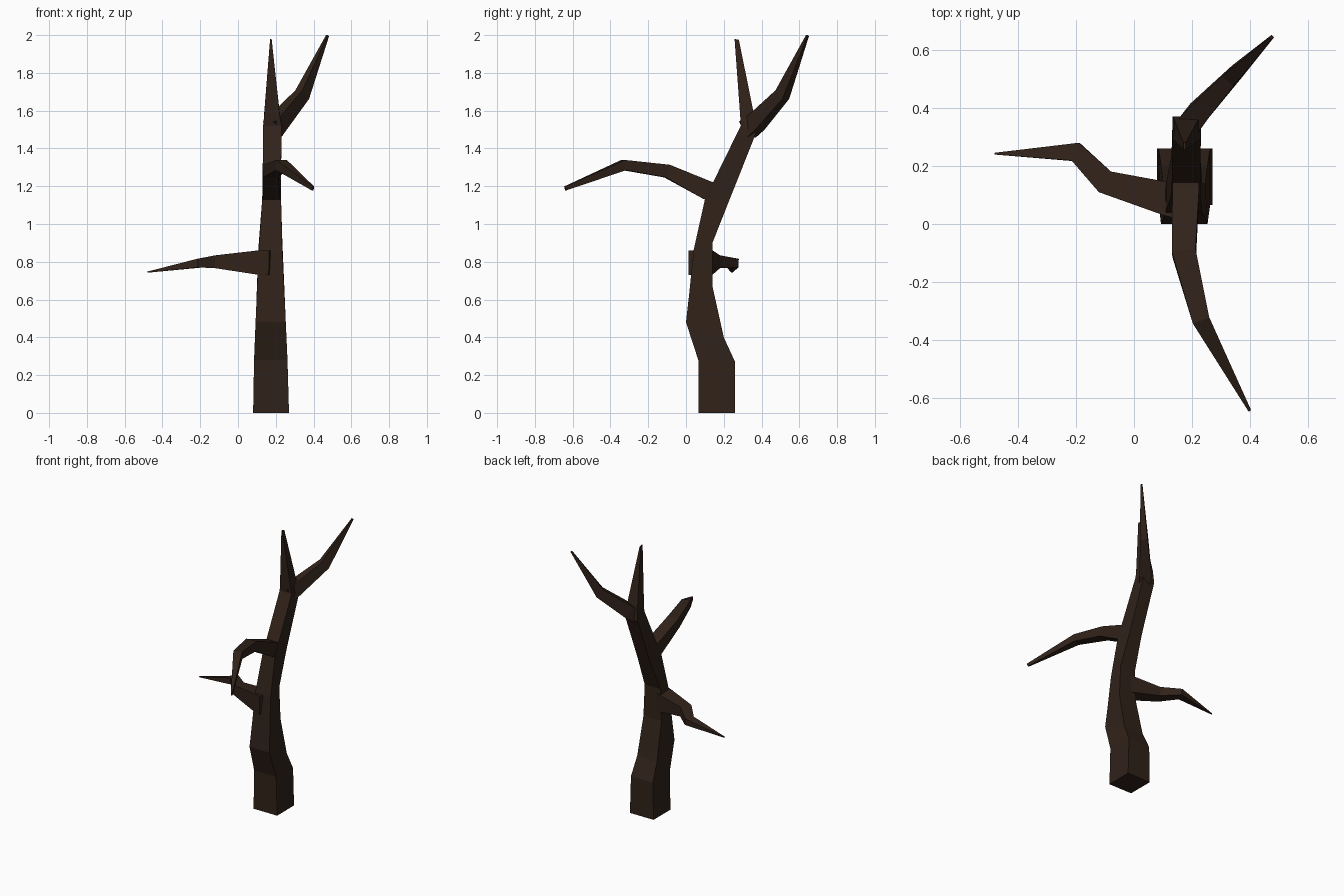
import bpy
from mathutils import Vector

bark = bpy.data.materials.new("dark_bark")
bark.diffuse_color = (0.03, 0.016, 0.01, 1)


def loft(name, rings):
    """Skin a list of four-cornered rings and cap both ends."""
    verts = [tuple(p) for ring in rings for p in ring]
    faces = [(3, 2, 1, 0)]
    for r in range(len(rings) - 1):
        a, b = 4 * r, 4 * r + 4
        for i in range(4):
            j = (i + 1) % 4
            faces.append((a + i, a + j, b + j, b + i))
    end = 4 * (len(rings) - 1)
    faces.append(tuple(range(end, end + 4)))
    mesh = bpy.data.meshes.new(name)
    mesh.from_pydata(verts, [], faces)
    mesh.materials.append(bark)
    obj = bpy.data.objects.new(name, mesh)
    bpy.context.collection.objects.link(obj)
    return obj


def branch(name, stations):
    """Four-sided limb through stations of (centre, half width, half height)."""
    pts = [Vector(s[0]) for s in stations]
    rings = []
    for i, (_, w, h) in enumerate(stations):
        t = Vector()
        if i > 0:
            t += (pts[i] - pts[i - 1]).normalized()
        if i < len(pts) - 1:
            t += (pts[i + 1] - pts[i]).normalized()
        t.normalize()
        side = t.cross(Vector((0, 0, 1))).normalized()
        up = side.cross(t)
        rings.append([pts[i] + side * (w * a) + up * (h * b)
                      for a, b in ((-1, -1), (1, -1), (1, 1), (-1, 1))])
    return loft(name, rings)


# Bent trunk: left x, right x, front (y, z), back (y, z)
trunk = [
    (0.08, 0.27, (0.065, 0.0), (0.26, 0.0)),
    (0.085, 0.262, (0.065, 0.28), (0.26, 0.27)),
    (0.093, 0.253, (0.0, 0.48), (0.20, 0.40)),
    (0.10, 0.245, (0.018, 0.64), (0.14, 0.67)),
    (0.11, 0.235, (0.04, 0.86), (0.14, 0.90)),
    (0.128, 0.228, (0.10, 1.13), (0.231, 1.13)),
    (0.13, 0.228, (0.143, 1.22), (0.267, 1.22)),
    (0.133, 0.23, (0.29, 1.52), (0.37, 1.48)),
    (0.138, 0.222, (0.287, 1.57), (0.36, 1.58)),
    (0.17, 0.178, (0.257, 1.98), (0.28, 1.975)),
]
loft("trunk", [[(l, *f), (r, *f), (r, *b), (l, *b)] for l, r, f, b in trunk])

# Drooping front branch
branch("front_branch", [
    ((0.178, 0.17, 1.155), 0.046, 0.05),
    ((0.178, 0.11, 1.18), 0.046, 0.05),
    ((0.172, -0.10, 1.28), 0.041, 0.035),
    ((0.23, -0.33, 1.312), 0.03, 0.027),
    ((0.397, -0.64, 1.188), 0.005, 0.011),
])

# Crooked left branch
branch("left_branch", [
    ((0.18, 0.066, 0.795), 0.055, 0.066),
    ((0.12, 0.085, 0.796), 0.058, 0.064),
    ((-0.10, 0.145, 0.80), 0.041, 0.034),
    ((-0.20, 0.248, 0.793), 0.033, 0.023),
    ((-0.48, 0.242, 0.745), 0.003, 0.003),
])

# Upper back fork
branch("back_branch", [
    ((0.18, 0.325, 1.50), 0.04, 0.05),
    ((0.21, 0.37, 1.535), 0.04, 0.045),
    ((0.34, 0.51, 1.685), 0.026, 0.034),
    ((0.474, 0.643, 1.997), 0.006, 0.006),
])
